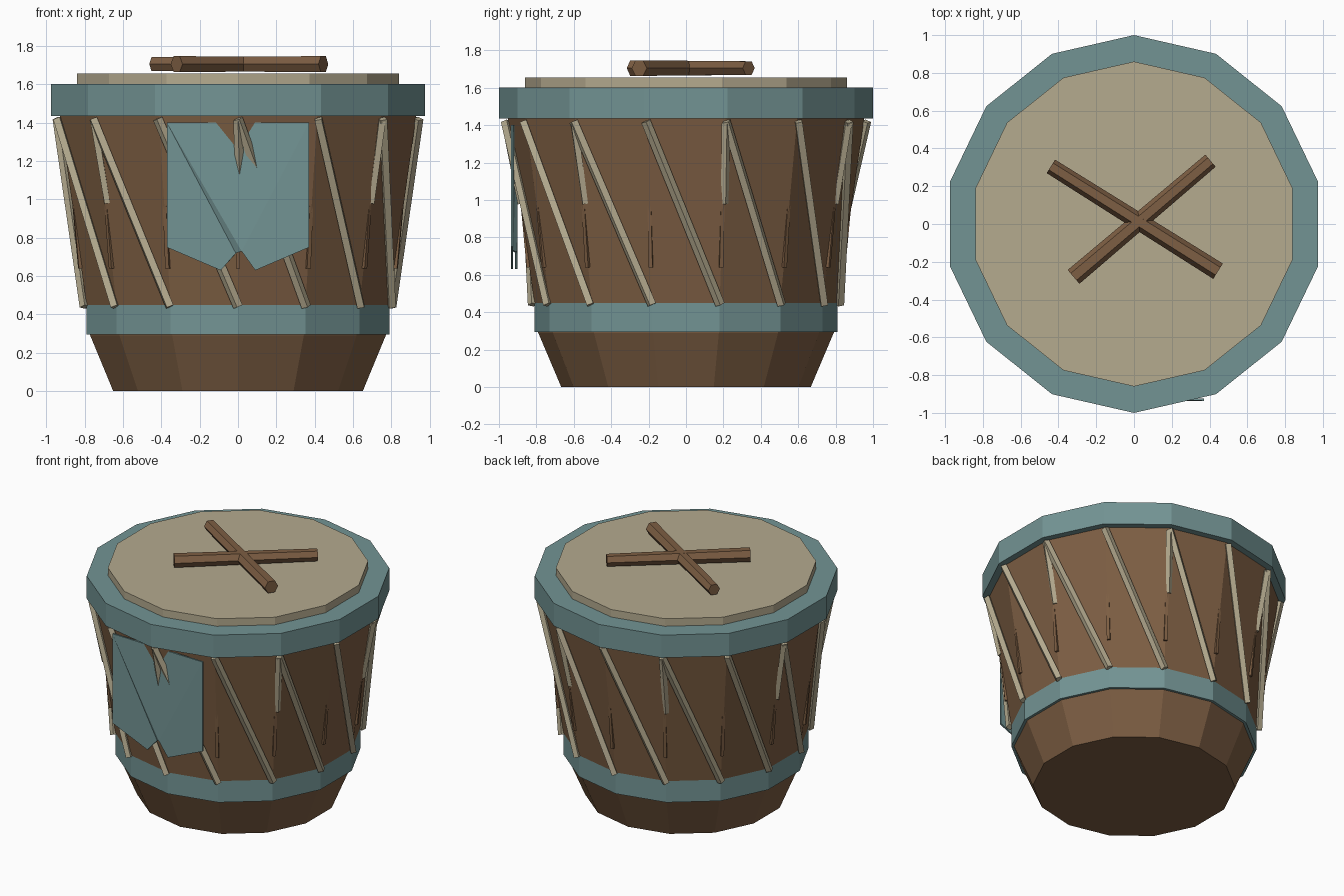
import bpy, bmesh, math
from mathutils import Vector

if "Cube" in bpy.data.objects:
    bpy.data.objects.remove(bpy.data.objects["Cube"])

SIDES = 14


def material(name, rgb):
    m = bpy.data.materials.new(name)
    m.diffuse_color = (*rgb, 1)
    m.use_nodes = True
    m.node_tree.nodes["Principled BSDF"].inputs["Base Color"].default_value = m.diffuse_color
    return m


WOOD = material("brown_wood", (0.205, 0.112, 0.056))
TEAL = material("teal_paint", (0.171, 0.296, 0.296))
HIDE = material("tan_hide", (0.46, 0.405, 0.275))


def finish(name, bm, mat):
    bmesh.ops.recalc_face_normals(bm, faces=bm.faces[:])
    me = bpy.data.meshes.new(name)
    bm.to_mesh(me)
    bm.free()
    me.materials.append(mat)
    ob = bpy.data.objects.new(name, me)
    bpy.context.collection.objects.link(ob)
    return ob


def corner(k, r, z):
    """Point on a corner line of the drum; corner 0 is at the front."""
    a = -math.pi / 2 + k * math.tau / SIDES
    return Vector((r * math.cos(a), r * math.sin(a), z))


def lathe(name, profile, mat):
    """Closed faceted solid from (radius, height) pairs."""
    bm = bmesh.new()
    rings = [[bm.verts.new(corner(k, r, z)) for k in range(SIDES)] for r, z in profile]
    for lo, hi in zip(rings, rings[1:]):
        for k in range(SIDES):
            n = (k + 1) % SIDES
            bm.faces.new((lo[k], lo[n], hi[n], hi[k]))
    bm.faces.new(rings[0])
    bm.faces.new(rings[-1])
    return finish(name, bm, mat)


def add_bar(bm, a, b, r1, r2, sides, out, turn=0.0):
    """Prism from a to b; 'out' sets which way its first corner points."""
    d = (b - a).normalized()
    u = (out - d * out.dot(d)).normalized()
    v = d.cross(u)
    ends = []
    for p, r in ((a, r1), (b, r2)):
        ends.append([bm.verts.new(p + r * (u * math.cos(t) + v * math.sin(t)))
                     for t in (turn + i * math.tau / sides for i in range(sides))])
    for i in range(sides):
        j = (i + 1) % sides
        bm.faces.new((ends[0][i], ends[0][j], ends[1][j], ends[1][i]))
    bm.faces.new(ends[0])
    bm.faces.new(ends[1])


# Drum shell, hoops and skin
lathe("drum_body", [(0.667, 0), (0.79, 0.29), (0.81, 0.45), (0.955, 1.45)], WOOD)
lathe("lower_hoop", [(0.81, 0.295), (0.81, 0.455)], TEAL)
lathe("upper_hoop", [(1.0, 1.435), (1.0, 1.6)], TEAL)
lathe("drum_skin", [(0.86, 1.6), (0.86, 1.655)], HIDE)

# Slanted tension cords, each running to the next corner
bm = bmesh.new()
for k in range(SIDES):
    add_bar(bm, corner(k, 0.965, 1.42), corner(k + 1, 0.82, 0.44),
            0.026, 0.026, 4, corner(k + 0.5, 1, 0))
finish("tension_cords", bm, HIDE)

# Loose cord ends on every second corner, sinking into the shell
bm = bmesh.new()
for k in range(0, SIDES, 2):
    add_bar(bm, corner(k, 0.96, 1.41), corner(k + 0.03, 0.88, 0.98),
            0.025, 0.02, 4, corner(k, 1, 0))
finish("loose_cord_ends", bm, HIDE)

# Thin wooden ribs on the corners
bm = bmesh.new()
for k in range(SIDES):
    add_bar(bm, corner(k, 0.842, 0.64), corner(k, 0.9, 1.25),
            0.015, 0.013, 4, corner(k, 1, 0), math.pi / 4)
finish("corner_ribs", bm, WOOD)

# Front banner: two panels joined by a narrow diagonal fold
YL, YR = -0.908, -0.93
panels = [
    [(-0.37, YL, 1.4), (-0.37, YL, 0.75), (-0.09, YL, 0.63), (-0.01, YL, 0.72)],
    [(-0.37, YL, 1.4), (-0.01, YL, 0.72), (0.02, YR, 0.73)],
    [(-0.37, YL, 1.4), (0.02, YR, 0.73), (0.37, YR, 1.4)],
    [(0.02, YR, 0.73), (0.09, YR, 0.63), (0.37, YR, 0.75), (0.37, YR, 1.4)],
]
bm = bmesh.new()
for p in panels:
    bm.faces.new([bm.verts.new(c) for c in p])
bmesh.ops.remove_doubles(bm, verts=bm.verts[:], dist=0.0005)
banner = finish("front_banner", bm, TEAL)
solid = banner.modifiers.new("thickness", "SOLIDIFY")
solid.thickness = 0.012
solid.offset = 0

# Crossed six-sided drumsticks lying on the skin
for name, a, b in (("drumstick_a", (-0.44, 0.305), (0.445, -0.25)),
                   ("drumstick_b", (0.405, 0.335), (-0.32, -0.28))):
    bm = bmesh.new()
    add_bar(bm, Vector((*a, 1.705)), Vector((*b, 1.705)),
            0.042, 0.048, 6, Vector((0, 0, 1)), math.pi / 6)
    finish(name, bm, WOOD)
